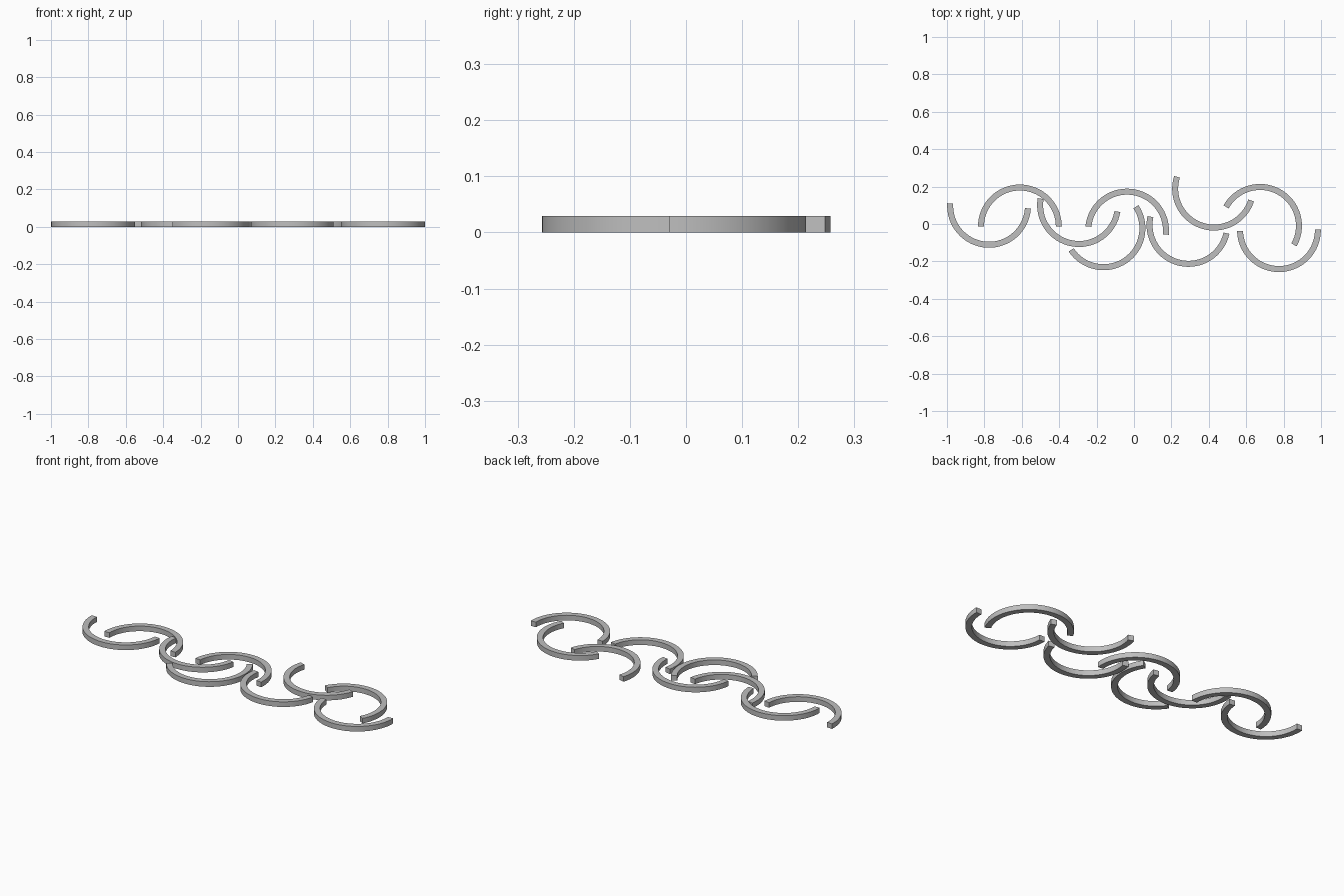
import bpy
import bmesh
from math import radians
from mathutils import Matrix, Vector

if "Cube" in bpy.data.objects:
    bpy.data.objects.remove(bpy.data.objects["Cube"])

OUTER, INNER, HEIGHT, STEPS = 0.224, 0.192, 0.029, 32

grey = bpy.data.materials.new("plain_grey")
grey.use_nodes = True
colour = (0.52, 0.52, 0.52, 1)
grey.diffuse_color = colour
grey.node_tree.nodes["Principled BSDF"].inputs["Base Color"].default_value = colour


def half_ring(name, x, y, start):
    """Sweep a rectangular section half a turn from the start angle."""
    bm = bmesh.new()
    section = [(INNER, 0), (OUTER, 0), (OUTER, HEIGHT), (INNER, HEIGHT)]
    face = bm.faces.new([bm.verts.new((r, 0, z)) for r, z in section])
    bmesh.ops.spin(bm, geom=[face] + face.edges[:] + face.verts[:],
                   cent=Vector(), axis=Vector((0, 0, 1)),
                   angle=radians(180), steps=STEPS, use_duplicate=False)
    # Close the starting end if the sweep left it open
    rim = [e for e in bm.edges if e.is_boundary]
    if rim:
        bmesh.ops.holes_fill(bm, edges=rim, sides=4)
    bmesh.ops.recalc_face_normals(bm, faces=bm.faces)
    bm.transform(Matrix.Rotation(radians(start), 4, "Z"))
    mesh = bpy.data.meshes.new(name)
    bm.to_mesh(mesh)
    bm.free()
    mesh.materials.append(grey)
    ring = bpy.data.objects.new(name, mesh)
    ring.location = (x, y, 0)
    bpy.context.collection.objects.link(ring)
    bpy.ops.object.select_all(action="DESELECT")
    ring.select_set(True)
    bpy.context.view_layer.objects.active = ring
    bpy.ops.object.shade_smooth_by_angle(angle=radians(30))


# Interlocking chain: centre x, centre y, start angle, from right to left
chain = [
    (-0.775, 0.097, 176.4),
    (-0.610, -0.013, 0),
    (-0.294, 0.101, 170.4),
    (-0.163, -0.023, 213.7),
    (-0.037, -0.035, -5.9),
    (0.291, -0.005, 167.7),
    (0.428, 0.189, 162.3),
    (0.674, -0.010, -29.2),
    (0.775, -0.033, 181),
]
for i, (x, y, start) in enumerate(chain, 1):
    half_ring(f"half_ring_{i}", x, y, start)
